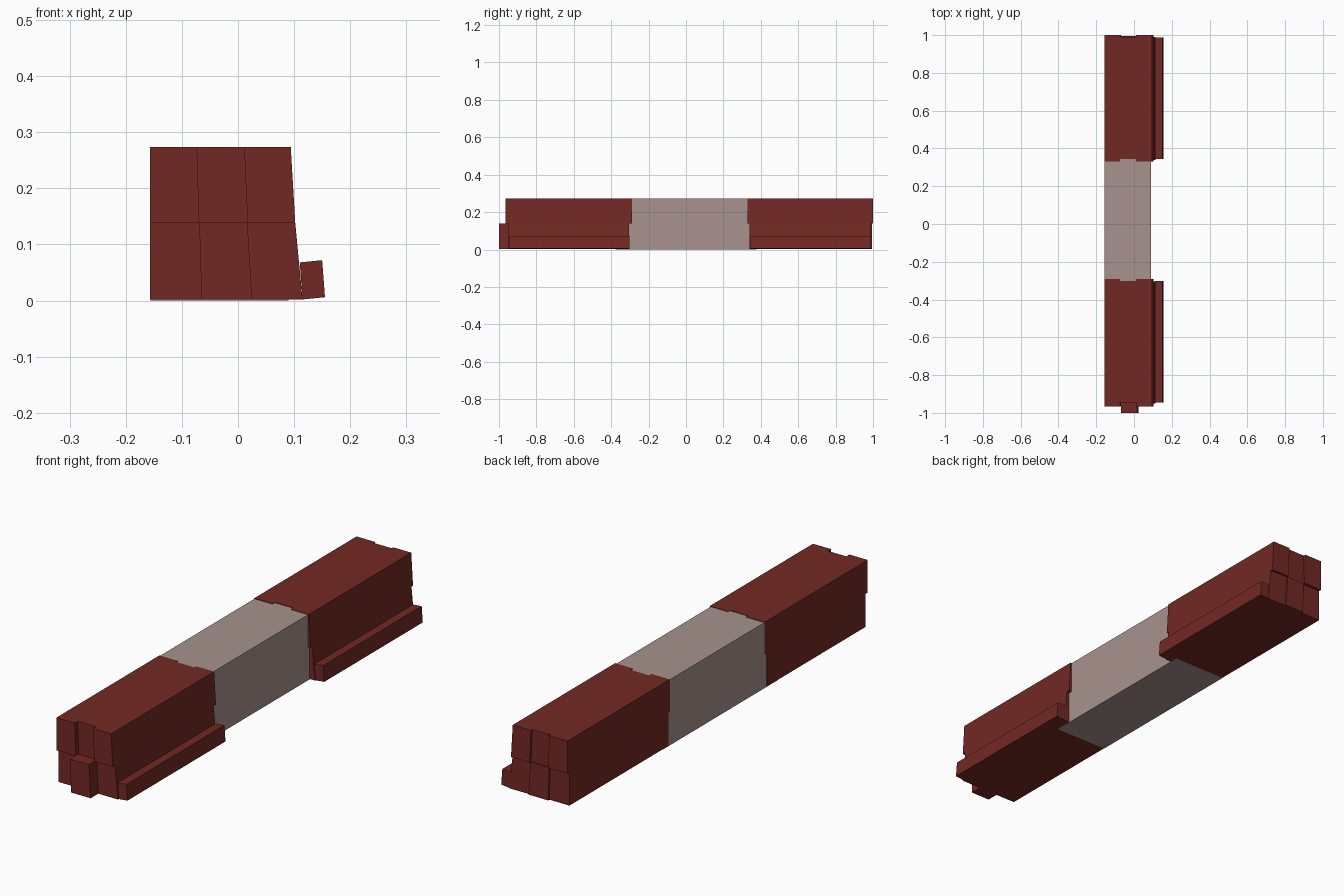
import bpy
import bmesh

if "Cube" in bpy.data.objects:
    bpy.data.objects.remove(bpy.data.objects["Cube"])


def material(name, rgb):
    mat = bpy.data.materials.new(name)
    mat.diffuse_color = (*rgb, 1)
    mat.use_nodes = True
    mat.node_tree.nodes["Principled BSDF"].inputs["Base Color"].default_value = mat.diffuse_color
    return mat


RED = material("red_wood", (0.17, 0.022, 0.017))
PALE = material("pale_band", (0.39, 0.29, 0.27))


def prism(name, profile, y0, y1, mat):
    """Extrude an (x, z) profile along y."""
    bm = bmesh.new()
    face = bm.faces.new([bm.verts.new((x, y0, z)) for x, z in profile])
    ext = bmesh.ops.extrude_face_region(bm, geom=[face])
    moved = [v for v in ext["geom"] if isinstance(v, bmesh.types.BMVert)]
    bmesh.ops.translate(bm, verts=moved, vec=(0, y1 - y0, 0))
    bmesh.ops.recalc_face_normals(bm, faces=bm.faces)
    mesh = bpy.data.meshes.new(name)
    bm.to_mesh(mesh)
    bm.free()
    mesh.materials.append(mat)
    obj = bpy.data.objects.new(name, mesh)
    bpy.context.collection.objects.link(obj)
    return obj


# Column borders at the bottom, middle and top of the stack
LEVELS = [0.002, 0.139, 0.274]
BORDERS = [
    [-0.157, -0.065, 0.025, 0.115],
    [-0.157, -0.069, 0.017, 0.102],
    [-0.157, -0.073, 0.011, 0.094],
]
STRIP = [(0.110, 0.068), (0.150, 0.072), (0.155, 0.006), (0.115, 0.002)]

# Start and end along y of each block: bottom row, top row, side strip
BUNDLES = {
    "front": ([(-0.95, -0.305), (-1.0, -0.35), (-0.95, -0.305)],
              [(-0.965, -0.29), (-0.945, -0.302), (-0.965, -0.29)],
              (-0.945, -0.303)),
    "back": ([(0.34, 0.987), (0.35, 0.995), (0.34, 0.99)],
             [(0.33, 1.0), (0.345, 0.99), (0.33, 1.0)],
             (0.343, 0.988)),
}

# Two bundles of six tapered blocks with a thin strip on the right
for end, (bottom, top, strip) in BUNDLES.items():
    for row, spans in enumerate((bottom, top)):
        lo, hi = BORDERS[row], BORDERS[row + 1]
        for col, (y0, y1) in enumerate(spans):
            profile = [(lo[col], LEVELS[row]), (lo[col + 1], LEVELS[row]),
                       (hi[col + 1], LEVELS[row + 1]), (hi[col], LEVELS[row + 1])]
            prism(f"{end}_block_{row}_{col}", profile, y0, y1, RED)
    prism(f"{end}_side_strip", STRIP, *strip, RED)

# Pale central block joining the bundles
prism("central_block", [(-0.156, 0), (0.090, 0), (0.090, 0.272), (-0.156, 0.272)],
      -0.376, 0.376, PALE)
